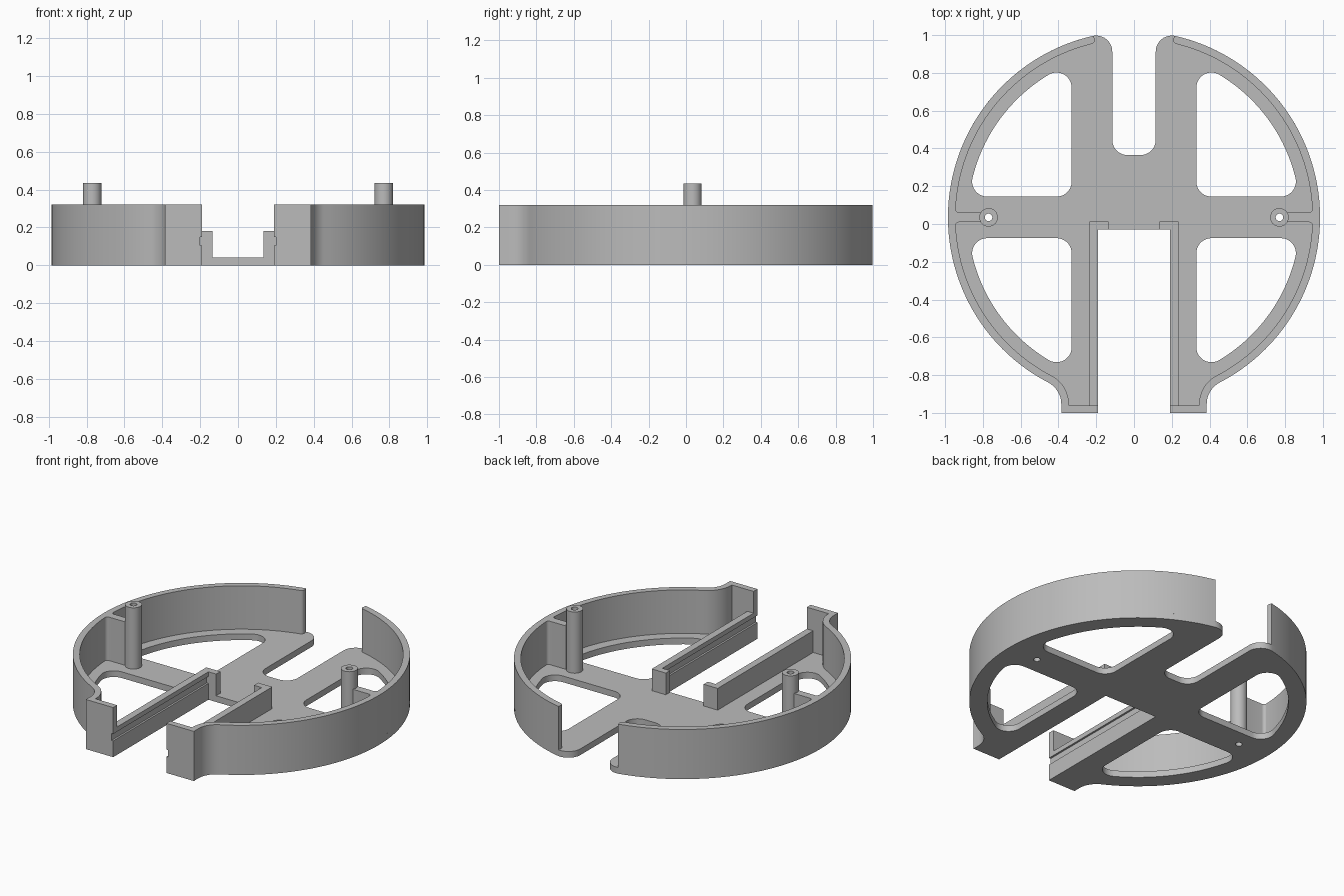
import bpy, bmesh
from math import cos, sin, radians, atan2, degrees, sqrt

cube = bpy.data.objects.get("Cube")
if cube:
    bpy.data.objects.remove(cube, do_unlink=True)

grey = bpy.data.materials.new("plain grey")
grey.use_nodes = True
COLOR = (0.5, 0.5, 0.5, 1)
grey.diffuse_color = COLOR
grey.node_tree.nodes["Principled BSDF"].inputs["Base Color"].default_value = COLOR

CY = 0.035                      # centre of the round body
R, WALL = 0.985, 0.04           # outer radius and wall thickness
FLOOR, RIM = 0.04, 0.32         # floor top and wall top
FOOT, SLOT = 0.385, 0.19        # outer and inner x of the front feet
FLARE = 0.13                    # concave radius where the wall meets a foot
FX = FOOT + FLARE
FY = CY - sqrt((R + FLARE) ** 2 - FX ** 2)
TANGENT = degrees(atan2(FY - CY, FX))


def arc(cx, cy, r, a, b, n=12):
    steps = [radians(a + (b - a) * i / n) for i in range(n + 1)]
    return [(cx + r * cos(t), cy + r * sin(t)) for t in steps]


def circle(cx, cy, r, n=32):
    return arc(cx, cy, r, 0, 360, n)[:-1]


def box(x0, y0, x1, y1):
    return [(x0, y0), (x1, y0), (x1, y1), (x0, y1)]


def flip(loop, side):
    return [(side * x, y) for x, y in loop]


def prism(name, loops, low, high, along_y=False):
    """Fill nested outlines (inner ones are holes) and extrude them."""
    curve = bpy.data.curves.new(name, 'CURVE')
    curve.dimensions = '2D'
    curve.fill_mode = 'BOTH'
    curve.extrude = (high - low) / 2
    for loop in loops:
        spline = curve.splines.new('POLY')
        spline.points.add(len(loop) - 1)
        for p, (x, y) in zip(spline.points, loop):
            p.co = (x, y, 0, 1)
        spline.use_cyclic_u = True
    temp = bpy.data.objects.new(name + "_outline", curve)
    bpy.context.collection.objects.link(temp)
    graph = bpy.context.evaluated_depsgraph_get()
    mesh = bpy.data.meshes.new_from_object(temp.evaluated_get(graph))
    bpy.data.objects.remove(temp, do_unlink=True)

    bm = bmesh.new()
    bm.from_mesh(mesh)
    bmesh.ops.remove_doubles(bm, verts=bm.verts, dist=0.0002)
    for v in bm.verts:
        x, y, z = v.co
        z += (low + high) / 2
        v.co = (x, z, y) if along_y else (x, y, z)
    bmesh.ops.recalc_face_normals(bm, faces=bm.faces)
    bm.to_mesh(mesh)
    bm.free()
    mesh.materials.clear()
    mesh.materials.append(grey)
    obj = bpy.data.objects.new(name, mesh)
    bpy.context.collection.objects.link(obj)
    bpy.ops.object.select_all(action='DESELECT')
    obj.select_set(True)
    bpy.context.view_layer.objects.active = obj
    bpy.ops.object.shade_smooth_by_angle(angle=radians(35))
    return obj


# Floor plate outline: back slot, rounded tip, round body, flare and foot
TIP = 0.085
tip_x = 0.115 + TIP
tip_dy = sqrt((R - TIP) ** 2 - tip_x ** 2)
tip_angle = degrees(atan2(tip_dy, tip_x))
half = (arc(0.035, 0.445, 0.08, -90, 0)
        + arc(tip_x, CY + tip_dy, TIP, 180, tip_angle)
        + arc(0, CY, R, tip_angle, TANGENT, 72)[1:]
        + arc(FX, FY, FLARE, 180 + TANGENT, 180)[1:]
        + [(FOOT, -1), (SLOT, -1), (SLOT, -0.03)])
outline = half + flip(half, -1)[::-1]

# Window with three rounded corners, above the middle bar
WIN, CORNER = 0.88, 0.08
wx, wy = 0.33 + CORNER, 0.11 + CORNER
reach = WIN - CORNER
ex, ey = sqrt(reach ** 2 - wy ** 2), sqrt(reach ** 2 - wx ** 2)
a0, a1 = degrees(atan2(wy, ex)), degrees(atan2(ey, wx))
window = (arc(wx, wy, CORNER, 180, 270) + arc(ex, wy, CORNER, -90, a0)
          + arc(0, 0, WIN, a0, a1, 24)[1:-1] + arc(wx, ey, CORNER, a1, 180))

POST_X = 0.77
holes = []
for side in (1, -1):
    holes.append(circle(side * POST_X, CY, 0.02))
    for up in (1, -1):
        holes.append([(side * x, CY + up * y) for x, y in window])
prism("floor_plate", [outline] + holes, 0, FLOOR)

# Outer wall outline, following the floor edge and folding in across the foot
END = 76.3
mid = R - WALL / 2
ex, ey = mid * cos(radians(END)), CY + mid * sin(radians(END))
RAIL = 0.235
wall = (arc(0, CY, R, END + 1.2, TANGENT, 72)
        + arc(FX, FY, FLARE, 180 + TANGENT, 180)[1:]
        + [(FOOT, -1), (RAIL, -1), (RAIL, -1 + WALL), (FOOT - WALL, -1 + WALL)]
        + arc(FX, FY, FLARE + WALL, 180, 180 + TANGENT)
        + arc(0, CY, R - WALL, TANGENT, END, 72)[1:]
        + arc(ex, ey, WALL / 2, END + 180, END + 90, 6)[1:])

# Rail cross-section with a shallow groove facing the front slot
RAIL_TOP = 0.18
groove = SLOT + 0.012
rail = [(SLOT, FLOOR), (SLOT, 0.105), (groove, 0.105), (groove, 0.15),
        (SLOT, 0.15), (SLOT, RAIL_TOP), (RAIL, RAIL_TOP), (RAIL, FLOOR)]

# Rib that joins a post to the wall with small fillets
RIB = 0.025
upper = [(0.812, RIB)] + arc(0.925, RIB + 0.02, 0.02, -90, 0, 5) + [(0.955, RIB + 0.02)]
rib = [(x, CY + y) for x, y in upper] + [(x, CY - y) for x, y in upper[::-1]]

for side, label in ((1, "left"), (-1, "right")):
    prism(label + "_outer_wall", [flip(wall, side)], FLOOR, RIM)
    prism(label + "_slot_rail", [flip(rail, side)], -1, -0.03, along_y=True)
    prism(label + "_foot_corner", [flip(box(SLOT, -1, RAIL, -1 + WALL), side)],
          RAIL_TOP, RIM)
    prism(label + "_rail_stop", [flip(box(0.135, -0.03, RAIL, 0.013), side)],
          FLOOR, RAIL_TOP)
    prism(label + "_screw_post", [circle(side * POST_X, CY, 0.049),
                                  circle(side * POST_X, CY, 0.02)], FLOOR, 0.435)
    prism(label + "_post_rib", [flip(rib, side)], FLOOR, RIM)
